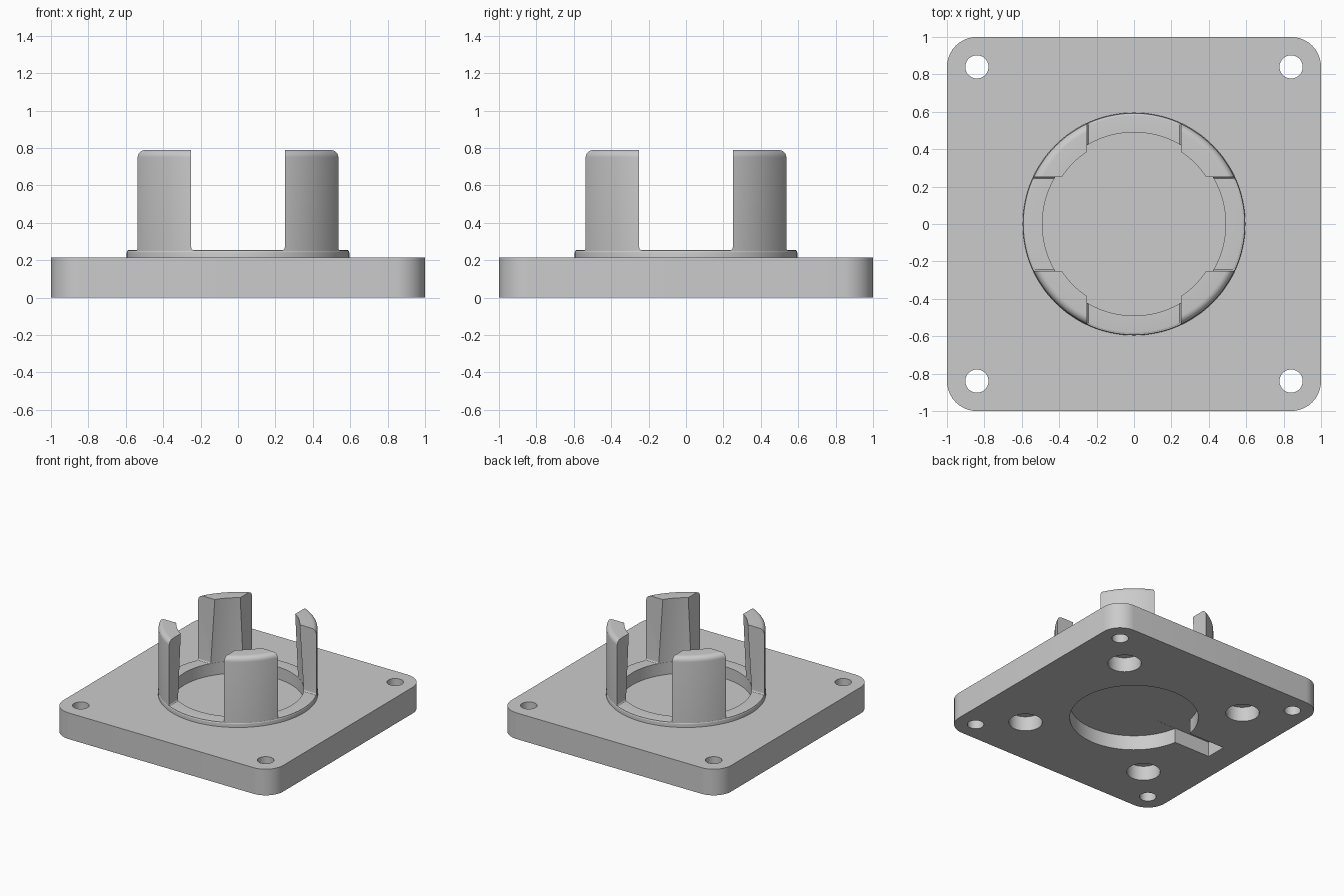
import bpy, bmesh, math
from mathutils import Vector

default_cube = bpy.data.objects.get("Cube")
if default_cube:
    bpy.data.objects.remove(default_cube, do_unlink=True)

GREY = (0.6, 0.6, 0.6, 1.0)
grey = bpy.data.materials.new("plain_grey")
grey.use_nodes = True
grey.diffuse_color = GREY
grey.node_tree.nodes["Principled BSDF"].inputs["Base Color"].default_value = GREY

PLATE_TOP, RING_TOP, POST_TOP = 0.215, 0.255, 0.79
FLOOR, RECESS = 0.155, 0.12
GAP = 0.25


def make_object(name, bm):
    bmesh.ops.recalc_face_normals(bm, faces=bm.faces)
    mesh = bpy.data.meshes.new(name)
    bm.to_mesh(mesh)
    bm.free()
    mesh.materials.append(grey)
    obj = bpy.data.objects.new(name, mesh)
    bpy.context.collection.objects.link(obj)
    return obj


def box(name, low, high, radius=0.0, pick=None):
    """Box between two corners, with the picked edges rounded."""
    low, high = Vector(low), Vector(high)
    bm = bmesh.new()
    bmesh.ops.create_cube(bm, size=1)
    for v in bm.verts:
        v.co = (low + high) / 2 + v.co * (high - low)
    if pick:
        edges = [e for e in bm.edges if pick(*(v.co for v in e.verts))]
        bmesh.ops.bevel(bm, geom=edges, offset=radius, segments=10,
                        profile=0.5, affect='EDGES')
    return make_object(name, bm)


def cylinder(name, x, y, radius, low, high, sides=64):
    bm = bmesh.new()
    bmesh.ops.create_cone(bm, cap_ends=True, segments=sides, radius1=radius,
                          radius2=radius, depth=high - low)
    bmesh.ops.translate(bm, verts=bm.verts, vec=(x, y, (low + high) / 2))
    return make_object(name, bm)


def lathe(name, profile, sides=128):
    """Closed profile of (radius, height) points turned about the z axis."""
    bm = bmesh.new()
    rings = []
    for i in range(sides):
        a = math.tau * i / sides
        rings.append([bm.verts.new((r * math.cos(a), r * math.sin(a), z))
                      for r, z in profile])
    n = len(profile)
    for i in range(sides):
        here, there = rings[i], rings[(i + 1) % sides]
        for j in range(n):
            k = (j + 1) % n
            bm.faces.new((here[j], there[j], there[k], here[k]))
    return make_object(name, bm)


def rounded(r, z, size, steps=6):
    """Quarter round on an outer top corner."""
    return [(r - size + size * math.cos(a), z - size + size * math.sin(a))
            for a in (math.pi / 2 * i / steps for i in range(steps + 1))]


def cut(obj, cutters):
    for c in cutters:
        mod = obj.modifiers.new("cut", 'BOOLEAN')
        mod.operation, mod.solver, mod.object = 'DIFFERENCE', 'EXACT', c
    bpy.context.view_layer.update()
    graph = bpy.context.evaluated_depsgraph_get()
    mesh = bpy.data.meshes.new_from_object(obj.evaluated_get(graph))
    obj.modifiers.clear()
    obj.data = mesh
    for c in cutters:
        bpy.data.objects.remove(c, do_unlink=True)


def smooth(obj):
    bpy.ops.object.select_all(action='DESELECT')
    obj.select_set(True)
    bpy.context.view_layer.objects.active = obj
    bpy.ops.object.shade_smooth_by_angle(angle=math.radians(30))


# Base plate with rounded vertical corners
plate = box("base_plate", (-1, -1, 0), (1, 1, PLATE_TOP), 0.16,
            lambda a, b: abs(a.z - b.z) > 0.1)

# Socket on top, round recess and slot below, blind holes and screw holes
cutters = [
    cylinder("socket_cutter", 0, 0, 0.49, FLOOR, 0.5, 128),
    cylinder("recess_cutter", 0, 0, 0.48, -0.1, RECESS, 128),
    box("slot_cutter", (-0.8, -0.085, -0.11), (-0.3, 0.085, RECESS + 0.001)),
]
for sx in (-1, 1):
    for sy in (-1, 1):
        cutters.append(cylinder("screw_cutter", sx * 0.84, sy * 0.84, 0.062, -0.1, 0.5, 40))
        cutters.append(cylinder("magnet_cutter", sx * 0.575, sy * 0.575, 0.125, -0.1, RECESS))
cut(plate, cutters)

# Low collar around the socket
collar = lathe("collar_ring", [(0.49, 0.2), (0.595, 0.2)]
               + rounded(0.595, RING_TOP, 0.015) + [(0.49, RING_TOP)])

# Four clip posts: a tapered tube split by a cross-shaped gap
posts = lathe("clip_posts", [(0.491, 0.2), (0.592, 0.2)]
              + rounded(0.592, POST_TOP, 0.04)
              + [(0.46, POST_TOP), (0.491, RING_TOP)])


def low_edge(axis):
    return lambda a, b: a.z < 0.5 and b.z < 0.5 and abs(a[axis] - b[axis]) > 1


cut(posts, [
    box("gap_cutter", (-0.7, -GAP, RING_TOP - 0.002), (0.7, GAP, 1), 0.015, low_edge(0)),
    box("gap_cutter", (-GAP, -0.7, RING_TOP - 0.002), (GAP, 0.7, 1), 0.015, low_edge(1)),
])

for part in (plate, collar, posts):
    smooth(part)
